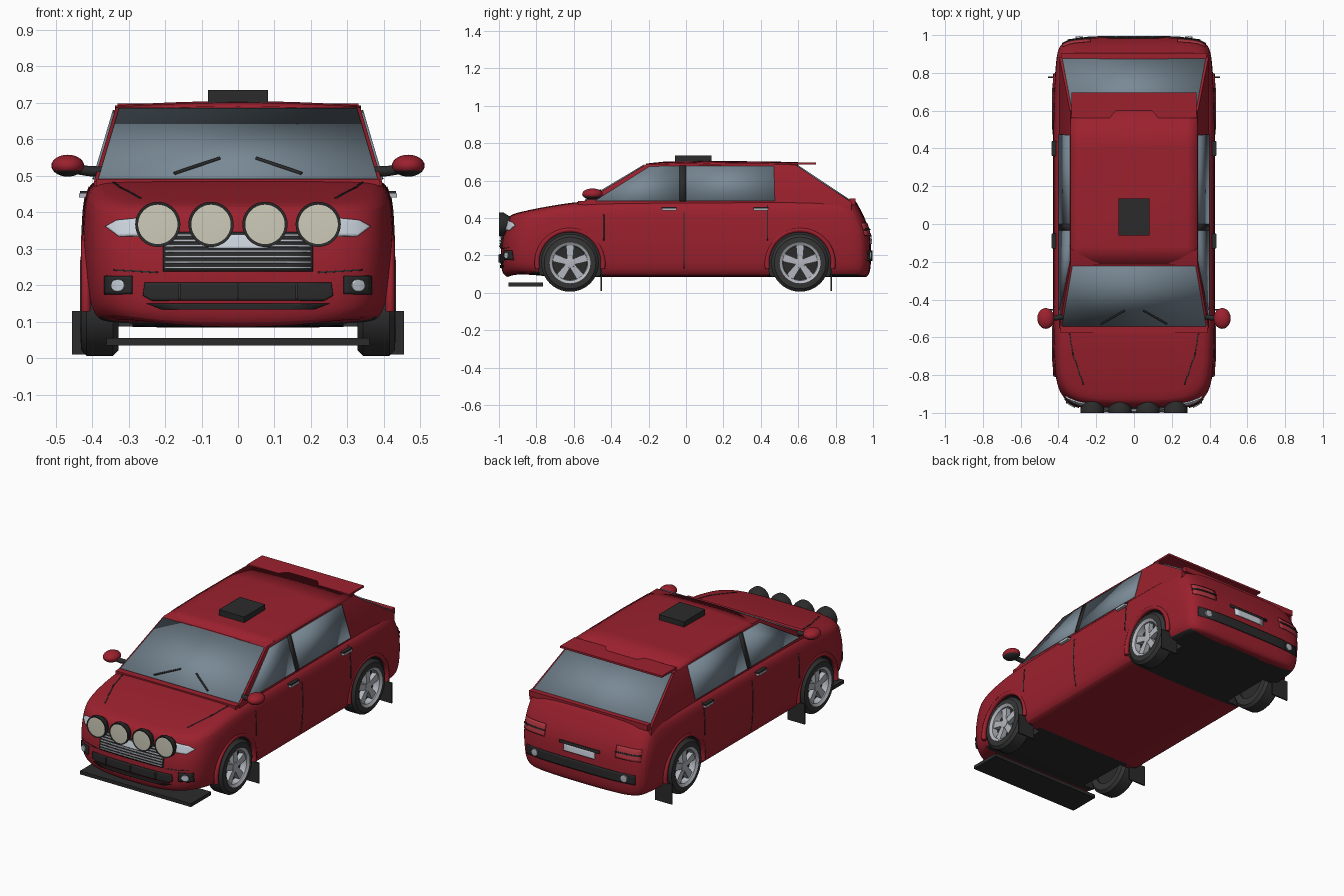
import bpy, bmesh, math
from mathutils import Vector
from mathutils.bvhtree import BVHTree

old = bpy.data.objects.get("Cube")
if old:
    bpy.data.objects.remove(old, do_unlink=True)


def material(name, r, g, b):
    m = bpy.data.materials.new(name)
    m.use_nodes = True
    m.diffuse_color = (r, g, b, 1)
    m.node_tree.nodes["Principled BSDF"].inputs["Base Color"].default_value = (r, g, b, 1)
    return m


RED = material("red paint", .33, .015, .027)
BLACK = material("black trim", .024, .024, .024)
GLASS = material("grey glass", .19, .25, .30)
CREAM = material("cream lens", .62, .60, .49)
SILVER = material("silver", .45, .47, .51)
CLEAR = material("clear lamp", .60, .65, .72)
TAIL = material("tail lamp red", .42, .035, .05)
RUBBER = material("tyre rubber", .035, .035, .035)


def activate(ob):
    bpy.ops.object.select_all(action='DESELECT')
    ob.select_set(True)
    bpy.context.view_layer.objects.active = ob


def apply_all(ob):
    activate(ob)
    for m in list(ob.modifiers):
        bpy.ops.object.modifier_apply(modifier=m.name)


def finish(name, bm, mats, angle=35):
    bmesh.ops.remove_doubles(bm, verts=bm.verts, dist=1e-5)
    bmesh.ops.recalc_face_normals(bm, faces=bm.faces)
    me = bpy.data.meshes.new(name)
    bm.to_mesh(me)
    bm.free()
    ob = bpy.data.objects.new(name, me)
    bpy.context.collection.objects.link(ob)
    for m in mats:
        me.materials.append(m)
    activate(ob)
    bpy.ops.object.shade_smooth_by_angle(angle=math.radians(angle))
    return ob


def mesh(name, verts, faces, mat, angle=35):
    bm = bmesh.new()
    vs = [bm.verts.new(v) for v in verts]
    for f in faces:
        bm.faces.new([vs[i] for i in f])
    return finish(name, bm, [mat], angle)


def along(axis, t, a, b):
    return {'x': (t, a, b), 'y': (a, t, b), 'z': (a, b, t)}[axis]


def prism(name, pts, axis, lo, hi, mat):
    n = len(pts)
    verts = [along(axis, t, *p) for t in (lo, hi) for p in pts]
    faces = [range(n), range(n, 2 * n)]
    faces += [(i, (i + 1) % n, n + (i + 1) % n, n + i) for i in range(n)]
    return mesh(name, verts, faces, mat)


def box(name, x0, x1, y0, y1, z0, z1, mat):
    return prism(name, rect(x0, x1, y0, y1), 'z', z0, z1, mat)


def rect(a0, a1, b0, b1):
    return [(a0, b0), (a1, b0), (a1, b1), (a0, b1)]


def lathe(name, profile, axis, centre, mat, seg=40):
    c = Vector(centre)
    verts = []
    for t, r in profile:
        for k in range(seg):
            a = 2 * math.pi * k / seg
            verts.append(c + Vector(along(axis, t, r * math.cos(a), r * math.sin(a))))
    bm = bmesh.new()
    vs = [bm.verts.new(v) for v in verts]
    for i in range(len(profile) - 1):
        for k in range(seg):
            l = (k + 1) % seg
            bm.faces.new([vs[i * seg + k], vs[i * seg + l], vs[(i + 1) * seg + l], vs[(i + 1) * seg + k]])
    bmesh.ops.dissolve_degenerate(bm, dist=1e-5, edges=bm.edges)
    return finish(name, bm, [mat])


def tube(name, pts, radius, mat):
    cu = bpy.data.curves.new(name, 'CURVE')
    cu.dimensions = '3D'
    cu.bevel_depth, cu.bevel_resolution, cu.use_fill_caps = radius, 2, True
    sp = cu.splines.new('POLY')
    sp.points.add(len(pts) - 1)
    for p, q in zip(sp.points, pts):
        p.co = (*q, 1)
    cu.materials.append(mat)
    ob = bpy.data.objects.new(name, cu)
    bpy.context.collection.objects.link(ob)


def panel(name, pts, mat, thick=.008):
    ob = mesh(name, pts, [range(len(pts))], mat)
    m = ob.modifiers.new("thickness", 'SOLIDIFY')
    m.thickness, m.offset = thick, 0
    return ob


# Lower body: stacked outlines whose height follows the bonnet line
TOP = [(-1.1, .385), (-.95, .415), (-.8, .447), (-.65, .474), (-.55, .488), (0, .492), (1.1, .497)]
OUTLINE = [(.1, -.99), (.22, -.985), (.32, -.965), (.38, -.92), (.41, -.85), (.422, -.75), (.428, -.6),
           (.428, -.3), (.428, 0), (.428, .3), (.428, .6), (.422, .75), (.412, .88), (.4, .945),
           (.35, .982), (.2, .988), (.1, .99)]
LEVELS = [(0, .07, .04, .03), (.03, .03, .015, .01), (.15, .008, 0, 0), (.45, 0, 0, 0), (.62, 0, .005, .01),
          (.8, .003, .02, .04), (.93, .012, .03, .07), (1, .04, .05, .085), (1.01, .12, .1, .11)]


def top_height(y):
    for (a, p), (b, q) in zip(TOP, TOP[1:]):
        if y <= b:
            return p + (q - p) * (y - a) / (b - a)


bm = bmesh.new()
rings = []
for t, inset, front, rear in LEVELS:
    half = []
    for x, y in OUTLINE:
        x *= 1 - inset / .428
        y *= 1 - (front if y < 0 else rear)
        low = .083 + .05 * (x / .4) ** 3 * max(0, (-y - .7) / .3)
        half.append((x, y, low + t * (top_height(y) - low)))
    rings.append([bm.verts.new(p) for p in half] + [bm.verts.new((-x, y, z)) for x, y, z in reversed(half)])
n = len(rings[0])
for lo, hi in zip(rings, rings[1:]):
    for i in range(n):
        j = (i + 1) % n
        bm.faces.new([lo[i], lo[j], hi[j], hi[i]])
for r in (rings[0], rings[-1]):
    for i in range(n // 2 - 1):
        bm.faces.new([r[i], r[i + 1], r[n - 2 - i], r[n - 1 - i]])
body = finish("body", bm, [RED, BLACK])
body.modifiers.new("smooth", 'SUBSURF').levels = 2
apply_all(body)

# Wheel arch openings
WHEELS = [(s, y) for s in (1, -1) for y in (-.62, .61)]
for s, y in WHEELS:
    cut = lathe("arch_cutter", [(.29 * s, 0), (.29 * s, .172), (.6 * s, .172), (.6 * s, 0)], 'x', (0, y, .16), BLACK, 48)
    cut.data.materials.clear()
    cut.data.materials.append(RED)
    cut.data.materials.append(BLACK)
    for p in cut.data.polygons:
        p.material_index = 1
    b = body.modifiers.new("arch", 'BOOLEAN')
    b.operation, b.solver, b.object = 'DIFFERENCE', 'EXACT', cut
    apply_all(body)
    bpy.data.objects.remove(cut, do_unlink=True)
for p in body.data.polygons:
    if p.normal.z < -.8 and p.center.z < .12 and (.42 < p.center.y < .93 or -.82 < p.center.y < -.45):
        p.material_index = 1
activate(body)
bpy.ops.object.shade_smooth_by_angle(angle=math.radians(35))
bm = bmesh.new()
bm.from_mesh(body.data)
SKIN = BVHTree.FromBMesh(bm)
bm.free()


# Thin plates that hug the body skin
def decal(name, pts, side, mat, off=.003):
    axis, far = {'front': ('y', -3), 'back': ('y', 3), 'left': ('x', 3), 'right': ('x', -3), 'top': ('z', 3)}[side]
    ray = Vector(along(axis, -math.copysign(1, far), 0, 0))
    bm = bmesh.new()
    bm.faces.new([bm.verts.new(along(axis, far, *p)) for p in pts])
    bmesh.ops.triangulate(bm, faces=bm.faces)
    bmesh.ops.subdivide_edges(bm, edges=bm.edges, cuts=5, use_grid_fill=True)
    for v in list(bm.verts):
        loc, nor, _, _ = SKIN.ray_cast(v.co, ray)
        if loc is None:
            bm.verts.remove(v)
        else:
            v.co = loc + nor * off
    ob = finish(name, bm, [mat])
    m = ob.modifiers.new("thickness", 'SOLIDIFY')
    m.thickness, m.offset = .008, 0


def flip(pts, s):
    return [(a * s, b) for a, b in pts]


# Cabin, roof, spoiler
def layer(z, x, y0, y1):
    return [(-x, y0, z), (x, y0, z), (x, y1, z), (-x, y1, z)]


cabin = layer(.44, .395, -.55, .885) + layer(.485, .395, -.55, .885) + layer(.688, .335, -.21, .58)
mesh("cabin", cabin, [range(4), range(8, 12)] + [(k + i, k + (i + 1) % 4, k + 4 + (i + 1) % 4, k + 4 + i)
                                                for k in (0, 4) for i in range(4)], RED)
cols, rows = 13, [(-.215, -.008), (-.12, .002), (.1, .006), (.4, .004), (.6, 0)]
roof = mesh("roof", [(x, y, .687 + dz + .012 * (1 - (x / .337) ** 2)) for y, dz in rows
                     for x in [.337 * (2 * i / (cols - 1) - 1) for i in range(cols)]],
            [(r * cols + i, r * cols + i + 1, (r + 1) * cols + i + 1, (r + 1) * cols + i)
             for r in range(len(rows) - 1) for i in range(cols - 1)], RED)
roof.modifiers.new("thickness", 'SOLIDIFY').thickness = .012
box("roof_spoiler", -.33, .33, .56, .695, .687, .698, RED)
box("roof_vent", -.082, .082, -.06, .135, .695, .735, BLACK)
box("tailgate_lip", -.385, .385, .875, .905, .47, .503, RED)
box("cowl", -.39, .39, -.578, -.53, .47, .492, RED)

# Windows
panel("windscreen", [(-.382, -.541, .493), (.382, -.541, .493), (.326, -.222, .683), (-.326, -.222, .683)], GLASS)
panel("rear_window", [(-.38, .877, .493), (.38, .877, .493), (.326, .592, .683), (-.326, .592, .683)], GLASS)
SIDE = {"front_side_window": ([(-.485, .492), (-.195, .675), (-.035, .677), (-.035, .492)], GLASS),
        "door_pillar": (rect(-.035, 0, .49, .68), BLACK),
        "rear_side_window": ([(0, .492), (0, .677), (.47, .677), (.475, .492)], GLASS)}
for s in (1, -1):
    for name, (pts, mat) in SIDE.items():
        panel(name, [(s * (.397 - (z - .485) * .296), y, z) for y, z in pts], mat)
    # Wipers
    tube("wiper", [(s * x, -.565 + (z - .485) * 1.7, z) for x, z in ((.175, .506), (.05, .548))], .005, BLACK)

# Wheels, arch flares and mud flaps
for s, y in WHEELS:
    c = (0, y, .16)
    tyre = [(.328, .1), (.328, .138), (.343, .154), (.415, .154), (.43, .138), (.432, .108), (.41, .1), (.328, .1)]
    lathe("tyre", flip(tyre, s), 'x', c, RUBBER)
    lathe("wheel_back", flip([(.34, 0), (.34, .102), (.39, .102), (.385, 0)], s), 'x', c, BLACK)
    lathe("rim", flip([(.385, .09), (.425, .094), (.434, .109), (.4, .109), (.385, .09)], s), 'x', c, SILVER)
    lathe("hub", flip([(.38, 0), (.38, .03), (.42, .027), (.424, 0)], s), 'x', c, SILVER, 20)
    for k in range(5):
        a = math.pi / 2 + 2 * math.pi * k / 5
        spoke = [(.015, -.015), (.098, -.022), (.098, .022), (.015, .015)]
        prism("spoke", [(y + r * math.cos(a) - w * math.sin(a), .16 + r * math.sin(a) + w * math.cos(a))
                        for r, w in spoke], 'x', .39 * s, .418 * s, SILVER)
    arc = [math.radians(d) for d in range(-10, 191, 8)]
    tube("arch_flare", [(.417 * s, y + .177 * math.cos(a), .16 + .177 * math.sin(a)) for a in arc], .013, RED)
    box("mud_flap", .345 * s, .455 * s, y + .163, y + .171, .01, .13, BLACK)
    box("flap_mount", .345 * s, .41 * s, y + .163, y + .171, .12, .17, BLACK)

# Front: splitter, spotlights, grille, intake
box("splitter", -.36, .36, -.95, -.765, .035, .055, BLACK)
for x in (-.22, -.074, .074, .22):
    lathe("spotlight_shell", [(-.998, .054), (-1, .062), (-.975, .062), (-.925, .03), (-.925, 0)], 'y', (x, 0, .367), BLACK)
    lathe("spotlight_lens", [(-.999, 0), (-.997, .055), (-.97, .055)], 'y', (x, 0, .367), CREAM)
decal("grille", rect(-.205, .205, .238, .345), 'front', BLACK)
for k in range(7):
    z = .245 + k * .0145
    decal("grille_bar", rect(-.2, .2, z, z + .006), 'front', SILVER, .008)
decal("grille_trim", [(-.08, .298), (.08, .298), (.1, .335), (-.1, .335)], 'front', CLEAR, .012)
decal("lower_intake", [(-.235, .158), (.235, .158), (.26, .172), (.255, .207), (-.255, .207), (-.26, .172)], 'front', BLACK)
decal("intake_lip", [(-.21, .134), (.21, .134), (.25, .15), (-.25, .15)], 'front', BLACK)
for x in (-.16, 0, .16):
    decal("intake_rib", rect(x - .003, x + .003, .162, .204), 'front', RUBBER, .009)

# Rear: number panel, bumper strip
decal("rear_plate", rect(-.1, .1, .262, .3), 'back', CLEAR)
decal("plate_recess", rect(-.13, .13, .3, .315), 'back', BLACK)
decal("bumper_strip", rect(-.35, .35, .17, .225), 'back', BLACK)

for s, side in ((1, 'left'), (-1, 'right')):
    # Front lamps and seams
    decal("headlight", flip([(.25, .335), (.325, .333), (.36, .36), (.33, .377), (.25, .385)], s), 'front', CLEAR)
    decal("fog_surround", flip(rect(.29, .362, .176, .226), s), 'front', BLACK)
    decal("fog_lamp", flip([(.325 + .017 * math.cos(k * math.pi / 6), .2 + .017 * math.sin(k * math.pi / 6))
                            for k in range(12)], s), 'front', CLEAR, .009)
    decal("bumper_seam", flip([(.22, .233), (.34, .24), (.34, .244), (.22, .237)], s), 'front', BLACK, -.002)
    decal("bonnet_seam", flip([(.338, -.58), (.344, -.58), (.326, -.69), (.32, -.69)], s), 'top', BLACK, -.002)
    decal("bonnet_seam", flip([(.32, -.69), (.326, -.69), (.271, -.85), (.265, -.85)], s), 'top', BLACK, -.002)
    # Rear lamps and exhaust tips
    decal("tail_lamp", flip(rect(.23, .375, .305, .37), s), 'back', TAIL)
    decal("tail_lamp_band", flip(rect(.23, .375, .333, .34), s), 'back', BLACK, .008)
    lathe("reflector", [(.95, .02), (.992, .02), (.994, 0)], 'y', (.29 * s, 0, .197), SILVER, 20)
    # Door seams and handles
    for y, z0, z1 in ((-.44, .28, .42), (-.01, .13, .48), (.435, .28, .47)):
        decal("door_seam", rect(y - .003, y + .003, z0, z1), side, BLACK, -.002)
    for y in (-.09, .4):
        box("door_handle", .415 * s, .436 * s, y - .038, y + .038, .44, .452, SILVER)
        box("handle_cap", .41 * s, .434 * s, y - .04, y + .04, .452, .459, BLACK)
    # Door mirrors
    tube("mirror_arm", [(.375 * s, -.49, .512), (.41 * s, -.497, .513), (.45 * s, -.5, .52)], .014, BLACK)
    bm = bmesh.new()
    bmesh.ops.create_uvsphere(bm, u_segments=24, v_segments=14, radius=1)
    for v in bm.verts:
        v.co = Vector((.467 * s + v.co.x * .045, -.5 + v.co.y * .055, .528 + v.co.z * .03))
    for f in bm.faces:
        f.material_index = int(f.calc_center_median().z < .517)
    finish("door_mirror", bm, [RED, BLACK])
